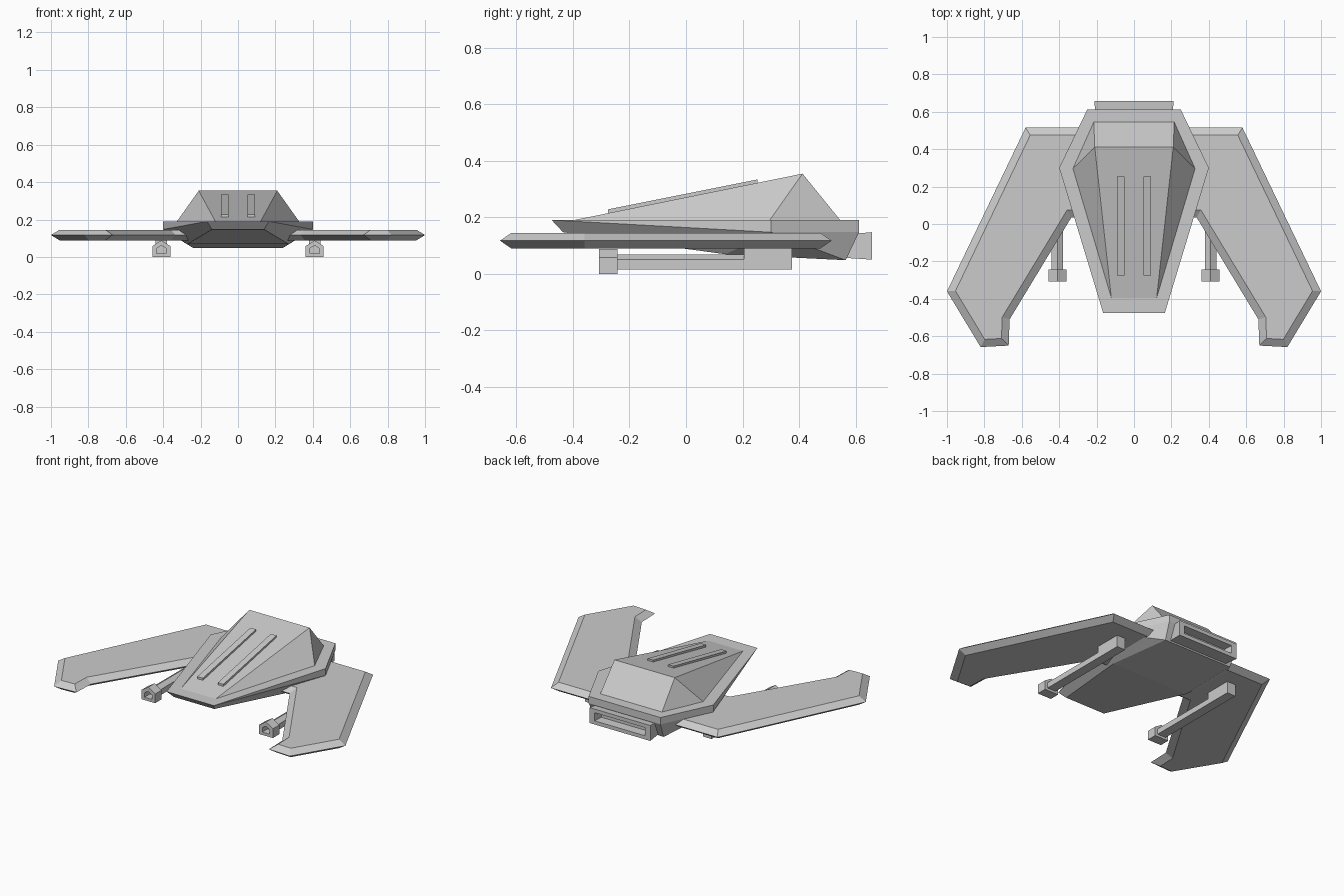
import bpy, bmesh, math
from mathutils import Vector

if "Cube" in bpy.data.objects:
    bpy.data.objects.remove(bpy.data.objects["Cube"])


def finish(bm, name, mirror=False):
    bmesh.ops.recalc_face_normals(bm, faces=bm.faces)
    mesh = bpy.data.meshes.new(name)
    bm.to_mesh(mesh)
    bm.free()
    ob = bpy.data.objects.new(name, mesh)
    bpy.context.collection.objects.link(ob)
    if mirror:
        ob.modifiers.new("Mirror", 'MIRROR')
    return ob


def solid(name, pts, both_sides=True, mirror=False):
    """Convex solid around points; both_sides adds the points at -x too."""
    bm = bmesh.new()
    for x, y, z in pts:
        bm.verts.new((x, y, z))
        if both_sides:
            bm.verts.new((-x, y, z))
    bmesh.ops.convex_hull(bm, input=bm.verts[:])
    bmesh.ops.dissolve_limit(bm, angle_limit=math.radians(1), verts=bm.verts[:], edges=bm.edges[:])
    return finish(bm, name, mirror)


def loft(name, rings, mirror=False):
    """Bridge rings of equal point count and cap both ends."""
    bm = bmesh.new()
    rows = [[bm.verts.new(p) for p in r] for r in rings]
    n = len(rows[0])
    for a, b in zip(rows, rows[1:]):
        for i in range(n):
            j = (i + 1) % n
            bm.faces.new((a[i], a[j], b[j], b[i]))
    bm.faces.new(rows[0])
    bm.faces.new(rows[-1])
    return finish(bm, name, mirror)


def inset(poly, d):
    """Move every edge of a clockwise polygon inwards by d."""
    pts = [Vector(p) for p in poly]
    out = []
    for i, p in enumerate(pts):
        e0 = (p - pts[i - 1]).normalized()
        e1 = (pts[(i + 1) % len(pts)] - p).normalized()
        n0, n1 = Vector((e0.y, -e0.x)), Vector((e1.y, -e1.x))
        out.append(p + (n0 + n1) * d / (1 + n0.dot(n1)))
    return out


def house(x, y, w, z0, z1, z2):
    """Five-sided section: flat bottom, upright sides, peaked top."""
    return [(x - w, y, z0), (x + w, y, z0), (x + w, y, z1), (x, y, z2), (x - w, y, z1)]


def rect(y, w, z0, z1):
    return [(-w, y, z0), (w, y, z0), (w, y, z1), (-w, y, z1)]


# Lower hull with rim
solid("hull", [
    (.25, .612, .19), (.40, .30, .19), (.165, -.475, .19),
    (.25, .612, .147), (.40, .30, .147), (.14, -.435, .147),
    (.24, .565, .048), (.27, .14, .069)])

# Faceted upper cabin
solid("cabin", [
    (.12, -.405, .188), (.328, .295, .188), (.215, .547, .188), (.21, .412, .354)])

# Raised strips on the cabin's sloping top
solid("roof_strip", [
    (x, y, .19 + (y + .405) * .2 + h)
    for x in (.052, .091) for y in (-.275, .253) for h in (-.01, .012)],
    both_sides=False, mirror=True)

# Rear exhaust frame with recess
loft("exhaust", [
    rect(.55, .203, .057, .138), rect(.658, .212, .05, .147),
    rect(.658, .175, .073, .124), rect(.60, .17, .075, .122)])

# Swept wings with bevelled edges
outline = [(.15, .515), (.58, .515), (1.0, -.36), (.82, -.658), (.67, -.65),
           (.665, -.51), (.335, .035), (.15, .035)]
inner = inset(outline, .04)
loft("wing", [
    [(p[0], p[1], .089) for p in inner],
    [(p[0], p[1], .117) for p in outline],
    [(p[0], p[1], .145) for p in inner]], mirror=True)

# Guns under the wings: mount block, barrel and hollow muzzle
GX = .41
solid("gun_mount", [
    (x, y, z) for x in (GX - .03, GX + .03) for y in (.205, .375) for z in (.015, .1)],
    both_sides=False, mirror=True)
loft("gun_barrel", [house(GX, y, .03, .015, .05, .068) for y in (.21, -.25)], mirror=True)
loft("gun_muzzle", [
    house(GX, -.243, .048, 0, .058, .088), house(GX, -.307, .048, 0, .058, .088),
    house(GX, -.307, .026, .018, .045, .062), house(GX, -.255, .026, .018, .045, .062)],
    mirror=True)
